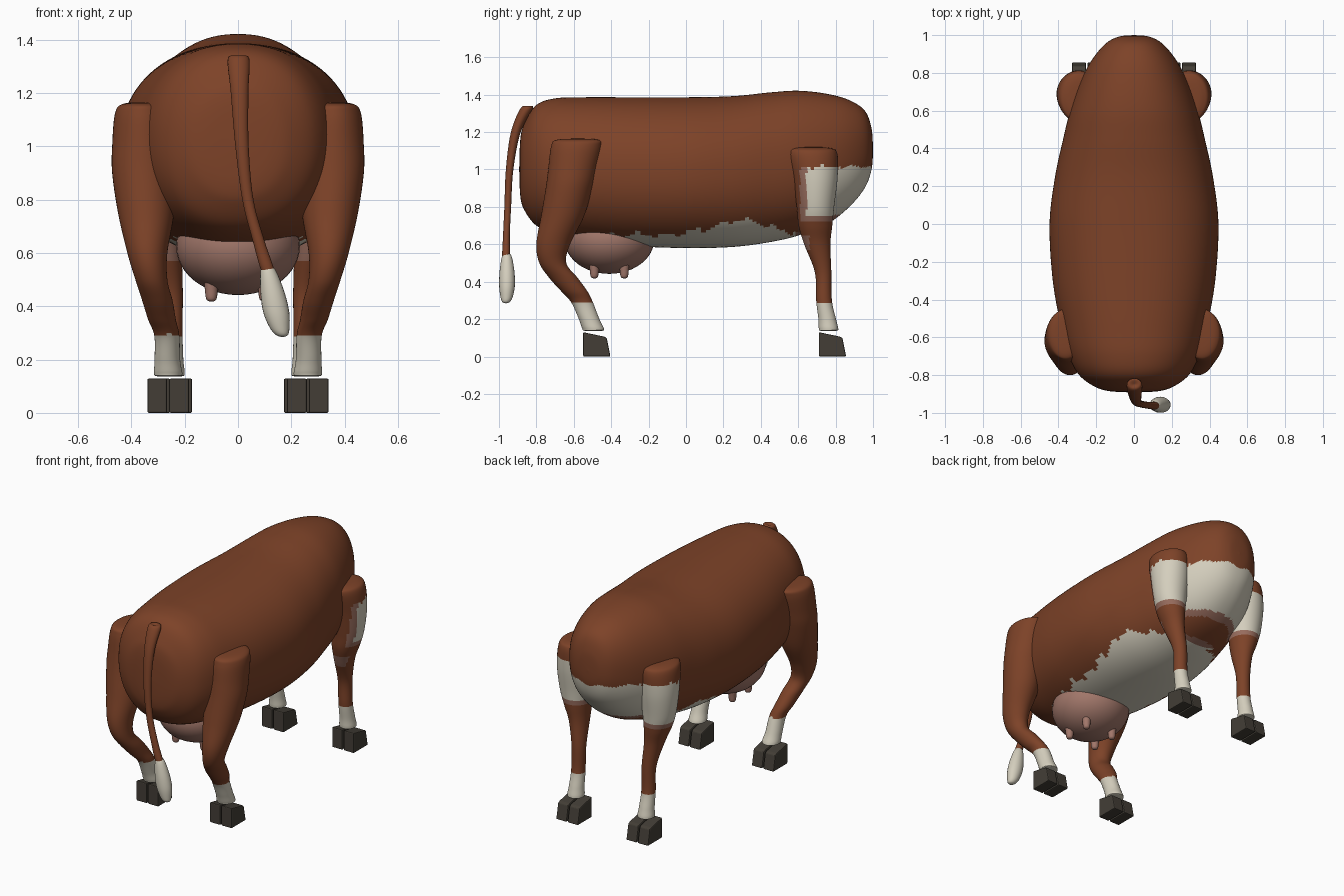
import bpy, bmesh, math
from mathutils import Matrix

if "Cube" in bpy.data.objects:
    bpy.data.objects.remove(bpy.data.objects["Cube"])


def material(name, rgb):
    m = bpy.data.materials.new(name)
    m.diffuse_color = (*rgb, 1)
    m.use_nodes = True
    m.node_tree.nodes["Principled BSDF"].inputs["Base Color"].default_value = m.diffuse_color
    return m


BROWN, WHITE, RIM, PINK, HOOF = range(5)
MATS = [material("brown hide", (0.205, 0.055, 0.021)),
        material("cream white", (0.66, 0.62, 0.51)),
        material("patch rim", (0.31, 0.15, 0.11)),
        material("udder pink", (0.36, 0.185, 0.145)),
        material("hoof grey", (0.056, 0.048, 0.037))]


def finish(bm, name, rule, smooth=True):
    """Turn a bmesh into an object, colouring faces with rule(centre)."""
    bmesh.ops.remove_doubles(bm, verts=bm.verts, dist=1e-5)
    bmesh.ops.recalc_face_normals(bm, faces=bm.faces)
    me = bpy.data.meshes.new(name)
    bm.to_mesh(me)
    bm.free()
    for m in MATS:
        me.materials.append(m)
    for p in me.polygons:
        p.use_smooth = smooth
        p.material_index = rule(p.center) if callable(rule) else rule
    ob = bpy.data.objects.new(name, me)
    bpy.context.collection.objects.link(ob)
    return ob


def smooth_rows(rows, steps):
    """Catmull-Rom interpolation of key cross-sections."""
    out = []
    for i in range(len(rows) - 1):
        a, b, c, d = (rows[max(0, min(len(rows) - 1, i + k))] for k in (-1, 0, 1, 2))
        for s in range(steps):
            t = s / steps
            out.append([0.5 * (2 * q + (r - p) * t + (2 * p - 5 * q + 4 * r - w) * t * t
                               + (3 * q - p - 3 * r + w) * t ** 3)
                        for p, q, r, w in zip(a, b, c, d)])
    return out + [list(rows[-1])]


def loft(name, rows, point, rule, segs, steps):
    """Skin rings; point(row, cos, sin) places one ring vertex."""
    bm = bmesh.new()
    rings = []
    for row in smooth_rows(rows, steps):
        angles = [2 * math.pi * k / segs for k in range(segs)]
        rings.append([bm.verts.new(point(row, math.cos(a), math.sin(a))) for a in angles])
    for r0, r1 in zip(rings, rings[1:]):
        for k in range(segs):
            n = (k + 1) % segs
            bm.faces.new((r0[k], r0[n], r1[n], r1[k]))
    return finish(bm, name, rule)


# Colour rules for the painted patches
def jag(v):
    return (0.010 * math.sin(43 * v) + 0.007 * math.sin(97 * v + 1)
            + 0.004 * math.sin(211 * v))


def chest_patch(c):
    top = 1.01 + 0.7 * jag(c.y + 0.8 * abs(c.x))
    if c.y > 0.61 and 0.725 < c.z < top:
        return WHITE if c.y > 0.645 and c.z > 0.755 else RIM
    return BROWN


def body_rule(c):
    edge = 0.65 + 0.08 * math.exp(-((c.y - 0.3) / 0.2) ** 2) + jag(c.y)
    if -0.56 < c.y < 0.63 and c.z < edge:
        return WHITE if c.y < 0.59 else RIM
    return chest_patch(c)


def foreleg_rule(c):
    if c.z < 0.29:
        return WHITE
    if 0.57 < c.z < 0.65 and c.y < 0.66:
        return RIM
    return chest_patch(c)


def hindleg_rule(c):
    return WHITE if c.z < 0.29 + 0.3 * jag(c.x) else BROWN


# Barrel body: y, half width, bottom z, top z
BODY = [(-.892, 0, 1.0, 1.0), (-.885, .13, .85, 1.17), (-.86, .21, .775, 1.255),
        (-.8, .29, .70, 1.345), (-.7, .345, .655, 1.38), (-.55, .385, .625, 1.386),
        (-.3, .43, .592, 1.386), (0, .447, .58, 1.386), (.25, .418, .586, 1.392),
        (.45, .375, .612, 1.412), (.6, .338, .647, 1.421), (.75, .285, .705, 1.405),
        (.87, .222, .797, 1.372), (.955, .15, .9, 1.315), (.992, .08, 1.0, 1.22),
        (1.0, 0, 1.1, 1.1)]


def body_point(row, c, s):
    y, w, lo, hi = row
    e = 2 / 2.2
    return (w * math.copysign(abs(c) ** e, c), y,
            (lo + hi) / 2 + (hi - lo) / 2 * math.copysign(abs(s) ** e, s))


loft("body", BODY, body_point, body_rule, 128, 10)

# Legs and tail: z, centre x, centre y, radius x, radius y
HIND = [(1.165, .36, -.58, 0, 0), (1.158, .36, -.58, .075, .115), (1.12, .36, -.587, .102, .135),
        (1.0, .358, -.607, .114, .13), (.9, .355, -.625, .117, .125), (.75, .345, -.66, .105, .115),
        (.6, .34, -.71, .075, .09), (.5, .325, -.712, .06, .072), (.42, .302, -.655, .057, .076),
        (.35, .285, -.598, .052, .07), (.29, .267, -.556, .047, .058), (.2, .265, -.518, .048, .055),
        (.15, .262, -.497, .053, .058), (.138, .262, -.495, .045, .05), (.137, .262, -.495, 0, 0)]
FORE = [(1.12, .29, .67, 0, 0), (1.114, .29, .67, .075, .105), (1.08, .29, .675, .11, .135),
        (.95, .295, .69, .115, .12), (.8, .295, .692, .1, .1), (.7, .285, .692, .08, .09),
        (.6, .268, .702, .058, .07), (.45, .25, .733, .043, .044), (.3, .25, .738, .042, .042),
        (.2, .25, .755, .045, .047), (.15, .25, .762, .05, .052), (.138, .25, .762, .043, .045),
        (.137, .25, .762, 0, 0)]
TAIL = [(1.331, .002, -.85, 0, 0), (1.33, .002, -.85, .04, .033), (1.2, .006, -.91, .033, .026),
        (1.0, .015, -.943, .025, .02), (.8, .037, -.953, .021, .018),
        (.65, .076, -.96, .022, .018), (.53, .113, -.962, .024, .02), (.52, .115, -.962, 0, 0)]
TUFT = [(.552, .107, -.958, 0, 0), (.54, .112, -.958, .026, .024), (.46, .128, -.957, .044, .039),
        (.38, .143, -.957, .049, .042), (.32, .156, -.959, .037, .033),
        (.292, .165, -.962, .022, .02), (.284, .168, -.962, 0, 0)]


def z_ring(side):
    return lambda r, c, s: (side * (r[1] + max(r[3], 0) * c), r[2] + max(r[4], 0) * s, r[0])


def hoof_toe(name, x, y):
    """One half of a cloven hoof: a side profile pushed through in x."""
    bm = bmesh.new()
    prof = [(0, 0), (.146, 0), (.126, .1), (.11, .107), (0, .13)]
    f = bm.faces.new([bm.verts.new((x - .037, y + py, pz)) for py, pz in prof])
    ext = bmesh.ops.extrude_face_region(bm, geom=[f])["geom"]
    bmesh.ops.translate(bm, vec=(.074, 0, 0),
                        verts=[v for v in ext if isinstance(v, bmesh.types.BMVert)])
    ob = finish(bm, name, HOOF, False)
    bev = ob.modifiers.new("bevel", 'BEVEL')
    bev.width, bev.segments = .006, 2


for side, tag in ((1, "right"), (-1, "left")):
    loft("hind_leg_" + tag, HIND, z_ring(side), hindleg_rule, 44, 8)
    loft("fore_leg_" + tag, FORE, z_ring(side), foreleg_rule, 44, 9)
    for n, off in (("inner", -.041), ("outer", .041)):
        hoof_toe(f"hind_hoof_{n}_{tag}", side * (.262 + off), -.55)
        hoof_toe(f"fore_hoof_{n}_{tag}", side * (.25 + off), .71)

loft("tail", TAIL, z_ring(1), BROWN, 20, 6)
loft("tail_tuft", TUFT, z_ring(1), WHITE, 20, 6)


def ellipsoid(name, centre, radii):
    bm = bmesh.new()
    mat = Matrix.Translation(centre) @ Matrix.Diagonal((*radii, 1))
    bmesh.ops.create_uvsphere(bm, u_segments=40, v_segments=24, radius=1, matrix=mat)
    finish(bm, name, PINK)


# Udder with four teats
ellipsoid("udder", (0, -.41, .625), (.232, .24, .183))
TEAT = [(.52, 0, 0, 0, 0), (.515, 0, 0, .027, .027), (.46, 0, 0, .024, .024),
        (.43, 0, 0, .02, .02), (.42, 0, 0, .012, .012), (.417, 0, 0, 0, 0)]
for tx in (-.1, .1):
    for ty in (-.49, -.33):
        rows = [(z, tx, ty, rx, ry) for z, _, _, rx, ry in TEAT]
        loft("teat", rows, z_ring(1), PINK, 16, 4)
